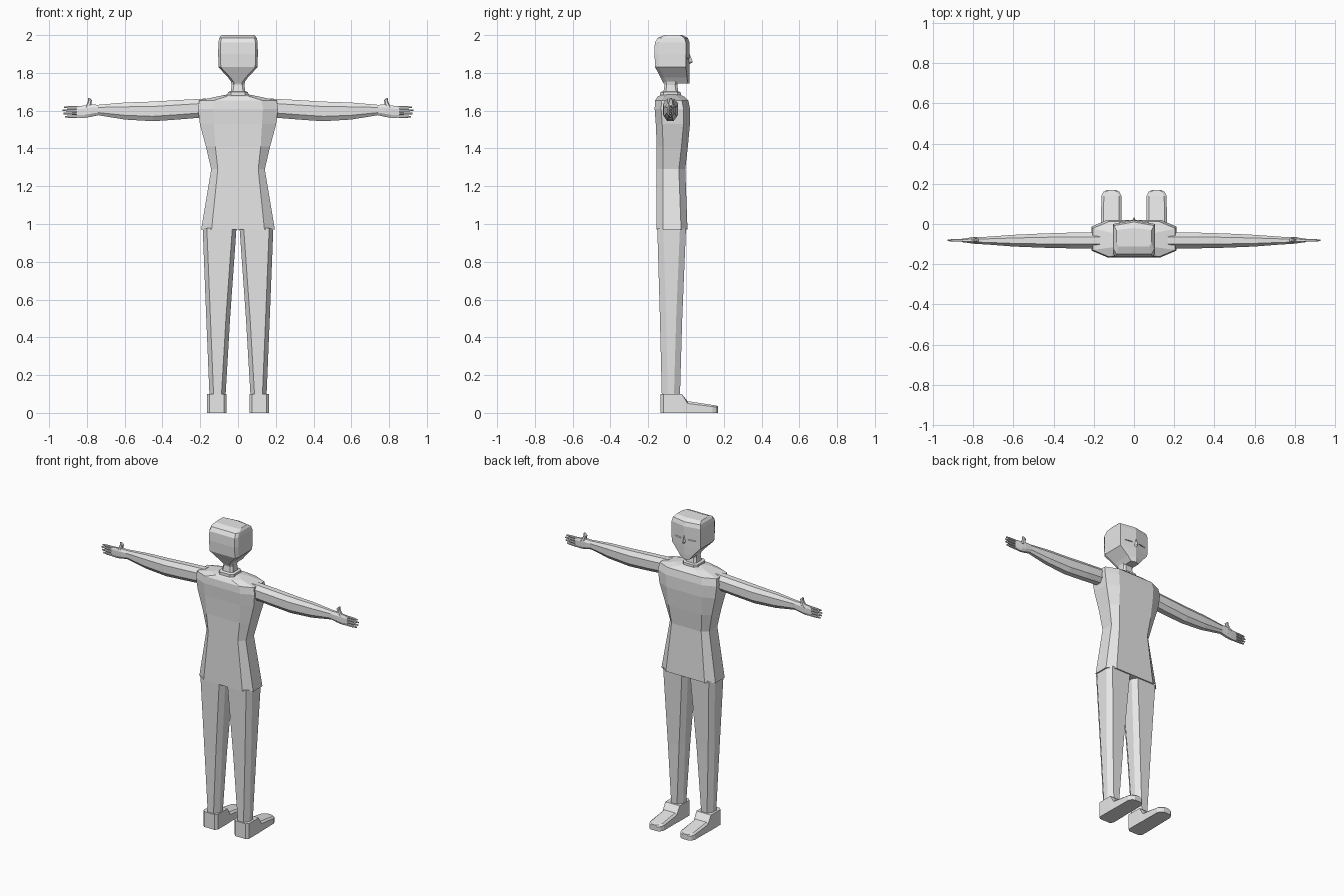
import bpy, bmesh

grey = bpy.data.materials.new("plain grey")
grey.diffuse_color = (0.8, 0.8, 0.8, 1)


def loft(name, rings, mirror=False):
    """Skin equal-sized rings of points and cap both ends."""
    bm = bmesh.new()
    for sx in ((1, -1) if mirror else (1,)):
        loops = [[bm.verts.new((x * sx, y, z)) for x, y, z in r] for r in rings]
        n = len(loops[0])
        for a, b in zip(loops, loops[1:]):
            for i in range(n):
                j = (i + 1) % n
                bm.faces.new((a[i], a[j], b[j], b[i]))
        bm.faces.new(loops[0])
        bm.faces.new(loops[-1])
    bmesh.ops.recalc_face_normals(bm, faces=bm.faces)
    me = bpy.data.meshes.new(name)
    bm.to_mesh(me)
    bm.free()
    me.materials.append(grey)
    ob = bpy.data.objects.new(name, me)
    bpy.context.collection.objects.link(ob)
    return ob


def octagon(u0, u1, v0, v1, cu, cv):
    """Rectangle with its four corners cut by cu and cv."""
    return [(u0 + cu, v0), (u1 - cu, v0), (u1, v0 + cv), (u1, v1 - cv),
            (u1 - cu, v1), (u0 + cu, v1), (u0, v1 - cv), (u0, v0 + cv)]


def level(z, *box):
    return [(x, y, z) for x, y in octagon(*box)]


def across(x, *box):
    return [(x, y, z) for y, z in octagon(*box)]


# Tunic: height, half width, back, front, corner cut
tunic = [(0.97, 0.195, -0.155, 0.008, 0.055), (1.29, 0.142, -0.155, -0.004, 0.035),
         (1.41, 0.17, -0.155, 0.01, 0.05), (1.53, 0.202, -0.16, 0.021, 0.075),
         (1.61, 0.212, -0.166, 0.021, 0.08), (1.655, 0.205, -0.163, 0.012, 0.08),
         (1.675, 0.11, -0.15, -0.01, 0.05), (1.686, 0.055, -0.125, -0.035, 0.02)]
loft("tunic", [level(z, -w, w, b, f, c, 0.034) for z, w, b, f, c in tunic])

# Collar and neck
loft("collar", [level(z, -w, w, -0.082 - w, -0.082 + w, 0.018, 0.018)
                for z, w in ((1.675, 0.055), (1.698, 0.054), (1.702, 0.042))])
loft("neck", [level(z, -w, w, -0.08 - w, -0.08 + w, 0.012, 0.012)
              for z, w in ((1.68, 0.042), (1.735, 0.034), (1.80, 0.045))])

# Head: height, half width, back, front at the sides, front ridge
head = [(1.745, 0.03, -0.12, 0.008, 0.018), (1.775, 0.052, -0.135, 0.006, 0.019),
        (1.83, 0.103, -0.163, -0.001, 0.019), (1.90, 0.105, -0.167, 0.0, 0.018),
        (1.96, 0.104, -0.165, 0.0, 0.019), (1.985, 0.099, -0.15, -0.008, 0.010),
        (2.0, 0.088, -0.112, -0.03, -0.02)]
loft("head", [[(-w, s, z), (-w, b + 0.02, z), (-w + 0.012, b, z), (w - 0.012, b, z),
               (w, b + 0.02, z), (w, s, z), (0, r, z)] for z, w, b, s, r in head])

# Nose wedge and eyelid ridges
loft("nose", [[(-w, 0.008, z), (w, 0.008, z), (0, f, z)]
              for z, w, f in ((1.847, 0.013, 0.02), (1.857, 0.014, 0.036), (1.90, 0.005, 0.02))])
loft("eyelids", [[(x, y - 0.008, 1.872), (x, y + 0.004, 1.876), (x, y - 0.008, 1.884)]
                 for x, y in ((0.025, 0.014), (0.05, 0.011), (0.075, 0.005))], True)

# Trouser legs: height, inner, outer, back, front
legs = [(0.09, 0.066, 0.151, -0.128, -0.032), (0.50, 0.042, 0.168, -0.138, -0.02),
        (0.98, 0.008, 0.187, -0.152, 0.0)]
loft("trouser_legs", [level(z, i, o, b, f, 0.022, 0.032) for z, i, o, b, f in legs], True)

# Shoes: section position, inner, outer, height
shoes = [(-0.136, 0.075, 0.15, 0.10), (-0.12, 0.06, 0.165, 0.10),
         (-0.022, 0.06, 0.165, 0.10), (0.008, 0.062, 0.164, 0.062),
         (0.14, 0.062, 0.162, 0.042), (0.16, 0.072, 0.152, 0.038),
         (0.17, 0.09, 0.135, 0.036)]
loft("shoes", [[(i, y, 0), (o, y, 0), (o, y, h * 0.8 if y > 0 else h),
                (o - 0.012, y, h), (i + 0.012, y, h),
                (i, y, h * 0.8 if y > 0 else h)] for y, i, o, h in shoes], True)

# Arms and palms: distance out, back, front, bottom, top
arms = [(0.17, -0.122, -0.042, 1.565, 1.664), (0.32, -0.121, -0.043, 1.553, 1.656),
        (0.45, -0.118, -0.047, 1.544, 1.648), (0.60, -0.112, -0.054, 1.553, 1.643),
        (0.74, -0.101, -0.064, 1.576, 1.631), (0.78, -0.10, -0.064, 1.567, 1.632),
        (0.81, -0.096, -0.067, 1.562, 1.627), (0.855, -0.09, -0.073, 1.562, 1.624)]
loft("arms", [across(x, b, f, lo, hi, (f - b) * 0.27, (hi - lo) * 0.25)
              for x, b, f, lo, hi in arms], True)

# Fingers
for k, (z, tip) in enumerate(((1.568, 0.915), (1.585, 0.925), (1.602, 0.928), (1.618, 0.92))):
    loft("fingers_%d" % (k + 1),
         [across(x, -0.081 - t, -0.081 + t, z - t, z + t, t * 0.5, t * 0.5)
          for x, t in ((0.84, 0.007), (0.89, 0.0065), (tip, 0.004))], True)

# Thumbs
loft("thumbs", [level(z, x - t, x + t, -0.08 - t, -0.08 + t, t * 0.5, t * 0.5)
                for z, x, t in ((1.61, 0.80, 0.016), (1.637, 0.788, 0.012),
                                (1.655, 0.783, 0.010), (1.667, 0.79, 0.005))], True)
